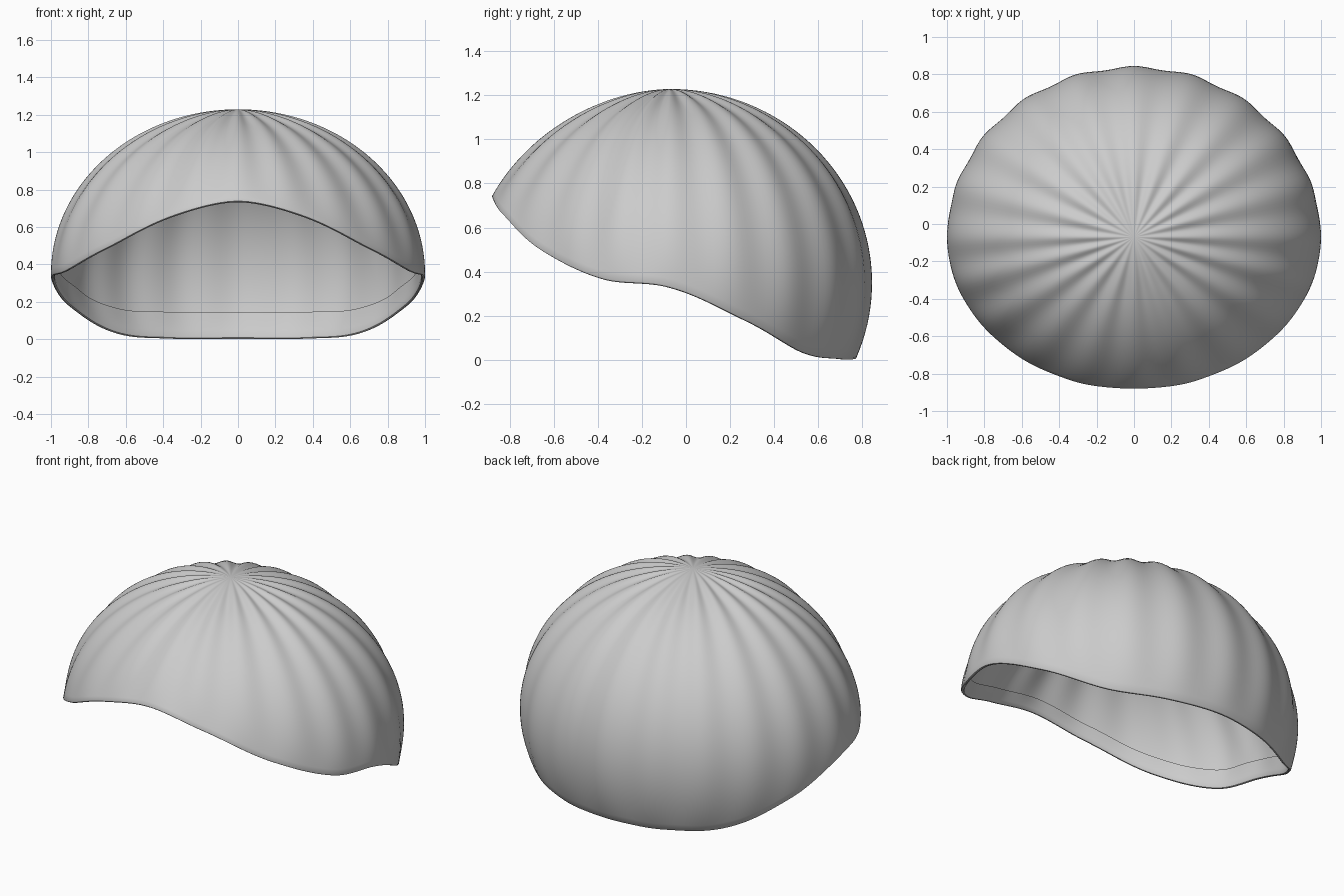
import bpy
import bmesh
import math
from mathutils import Vector

if "Cube" in bpy.data.objects:
    bpy.data.objects.remove(bpy.data.objects["Cube"], do_unlink=True)

FLUTES = 20
COLUMNS = FLUTES * 10
HALF_HEIGHT = 0.88
EQUATOR = 0.35
CENTRE_Y = -0.07
FLUTE_DEPTH = 0.015
# rim height at equal steps from the front round to the back
RIM = [0.735, 0.655, 0.49, 0.365, 0.325, 0.175, 0.03, 0.0, 0.0]


def rim_height(angle):
    """Smooth curve through the rim heights, mirrored left to right."""
    last = len(RIM) - 1
    u = abs(angle) / math.pi * last
    i = min(int(u), last - 1)
    f = u - i
    p = [RIM[last - abs(last - abs(j))] for j in range(i - 1, i + 3)]
    return p[1] + 0.5 * f * (p[2] - p[0] + f * (
        2 * p[0] - 5 * p[1] + 4 * p[2] - p[3]
        + f * (3 * (p[1] - p[2]) + p[3] - p[0])))


def shell_point(angle, s, inset):
    """Point on the dome: s runs from the crown (0) to the rim (1)."""
    drop = (rim_height(angle) + 0.01 - EQUATOR) / HALF_HEIGHT
    phi = s * math.acos(drop)
    front = max(0, math.cos(angle))
    depth = 0.81 + 0.105 * front ** 4 if front > 0 else 0.915
    radius = math.sin(phi) ** (1 + 0.08 * front)
    x = math.sin(angle) * radius
    y = -math.cos(angle) * radius * depth
    z = math.cos(phi) * HALF_HEIGHT
    normal = Vector((x, y / depth ** 2, z / HALF_HEIGHT ** 2)).normalized()
    # flutes fade out at the crown and towards the rim
    fade = min(1, radius / 0.35)
    fade = fade * fade * (3 - 2 * fade) * (1 - 0.9 * min(1, s) ** 8)
    valley = 0.5 - 0.5 * math.cos(FLUTES * angle)
    inward = inset + FLUTE_DEPTH * fade * valley
    return Vector((x, y + CENTRE_Y, z + EQUATOR)) - normal * inward


# thin skin, rounded lip, then a hem folded up inside: (s, inset)
rows = [(i / 44, 0) for i in range(1, 45)]
rows += [(1.005, 0.003), (1.007, 0.01), (1.005, 0.017), (1.0, 0.02)]
rows += [(0.98, 0.018), (0.96, 0.016), (0.94, 0.015), (0.92, 0.014)]

bm = bmesh.new()
rings = []
for s, inset in rows:
    rings.append([bm.verts.new(shell_point(math.tau * c / COLUMNS - math.pi, s, inset))
                  for c in range(COLUMNS)])
for upper, lower in zip(rings, rings[1:]):
    for c in range(COLUMNS):
        d = (c + 1) % COLUMNS
        bm.faces.new((upper[c], lower[c], lower[d], upper[d]))

# close the crown
pole = bm.verts.new((0, CENTRE_Y, EQUATOR + HALF_HEIGHT))
for c in range(COLUMNS):
    bm.faces.new((pole, rings[0][c], rings[0][(c + 1) % COLUMNS]))

# stand the shell on the floor
lowest = min(v.co.z for v in bm.verts)
bmesh.ops.translate(bm, verts=bm.verts[:], vec=(0, 0, -lowest))

mesh = bpy.data.meshes.new("fluted_shell")
bm.to_mesh(mesh)
bm.free()
shell = bpy.data.objects.new("fluted_shell", mesh)
bpy.context.collection.objects.link(shell)

grey = bpy.data.materials.new("light_grey")
grey.use_nodes = True
grey.diffuse_color = (0.6, 0.6, 0.6, 1)
grey.node_tree.nodes["Principled BSDF"].inputs["Base Color"].default_value = (0.6, 0.6, 0.6, 1)
mesh.materials.append(grey)

bpy.context.view_layer.objects.active = shell
shell.select_set(True)
bpy.ops.object.shade_smooth_by_angle(angle=math.radians(40))
